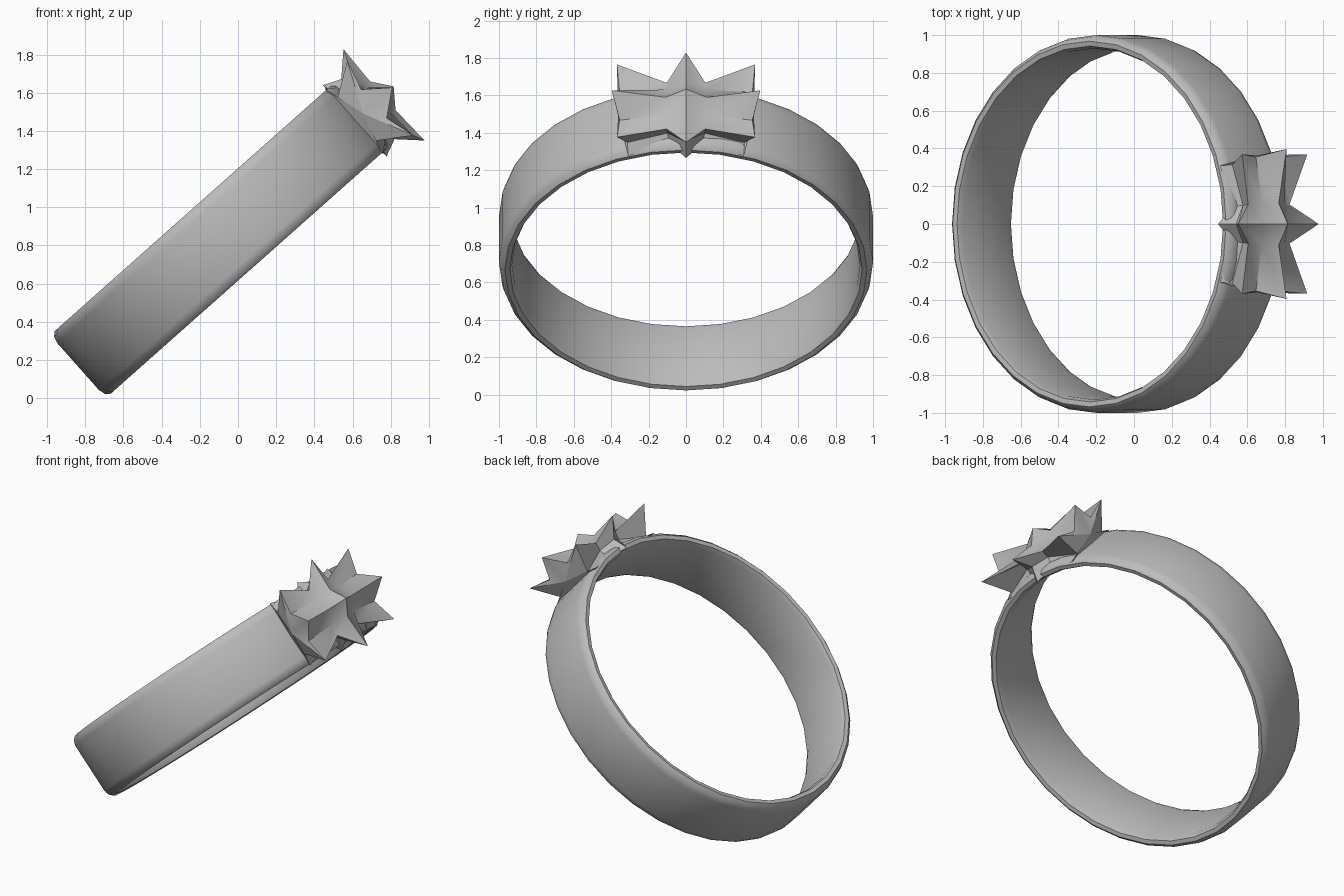
import bpy, bmesh, math
from mathutils import Matrix, Vector

cube = bpy.data.objects.get("Cube")
if cube:
    bpy.data.objects.remove(cube, do_unlink=True)

# Single grey metal
grey = bpy.data.materials.new("grey_metal")
grey.use_nodes = True
colour = (0.5, 0.5, 0.5, 1)
grey.diffuse_color = colour
grey.node_tree.nodes["Principled BSDF"].inputs["Base Color"].default_value = colour

# Ring frame: local z is the ring axis, local x points to the star cluster
TILT = Matrix.Translation((-0.09, 0, 0.83)) @ Matrix.Rotation(-math.radians(41.6), 4, 'Y')


def polar(radius, angle, axial):
    return Vector((radius * math.cos(angle), radius * math.sin(angle), axial))


def loft(bm, sections, closed):
    """Skin a list of equal-length closed vertex loops."""
    loops = [[bm.verts.new(p) for p in s] for s in sections]
    pairs = list(zip(loops, loops[1:]))
    if closed:
        pairs.append((loops[-1], loops[0]))
    for a, b in pairs:
        for i in range(len(a)):
            j = (i + 1) % len(a)
            bm.faces.new((a[i], a[j], b[j], b[i]))
    return loops


def finish(name, bm, sharp):
    bmesh.ops.recalc_face_normals(bm, faces=bm.faces)
    mesh = bpy.data.meshes.new(name)
    bm.to_mesh(mesh)
    bm.free()
    mesh.transform(TILT)
    mesh.materials.append(grey)
    obj = bpy.data.objects.new(name, mesh)
    bpy.context.collection.objects.link(obj)
    bpy.ops.object.select_all(action='DESELECT')
    obj.select_set(True)
    bpy.context.view_layer.objects.active = obj
    bpy.ops.object.shade_smooth_by_angle(angle=math.radians(sharp))


# Band: rounded cross-section (axial, radius) swept round the axis
half = [(0.165, 1.0), (0.2, 0.99), (0.22, 0.968), (0.215, 0.942), (0.185, 0.93)]
profile = half + [(-a, r) for a, r in reversed(half)]
STEPS = 32
bm = bmesh.new()
loft(bm, [[polar(r, math.tau * k / STEPS, a) for a, r in profile]
          for k in range(STEPS)], True)
finish("band", bm, 50)


# Star sections: outer tip, notch, upper tip, notch, lower tip, inner notch
def star(points):
    return points + [(-a, r) for a, r in reversed(points[1:-1])]


middle = star([(0, 1.21), (0.1, 1.135), (0.32, 1.143), (0.21, 1.03), (0.25, 0.938), (0, 0.96)])
valley = star([(0, 1.15), (0.09, 1.11), (0.165, 1.08), (0.15, 1.03), (0.16, 0.96), (0, 0.95)])
side = star([(0, 1.264), (0.1, 1.13), (0.26, 1.176), (0.15, 1.0), (0.23, 0.982), (0, 0.96)])

bm = bmesh.new()
stations = [(-18.3, side), (-5.5, valley), (0, middle), (5.5, valley), (18.3, side)]
loops = loft(bm, [[polar(r, math.radians(deg), a) for a, r in section]
                  for deg, section in stations], False)
# Faceted end caps rising to a shallow centre
for loop, deg in ((loops[0], -20), (loops[-1], 20)):
    apex = bm.verts.new(polar(1.06, math.radians(deg), 0))
    for i in range(len(loop)):
        bm.faces.new((loop[i], loop[(i + 1) % len(loop)], apex))
finish("star_cluster", bm, 40)
